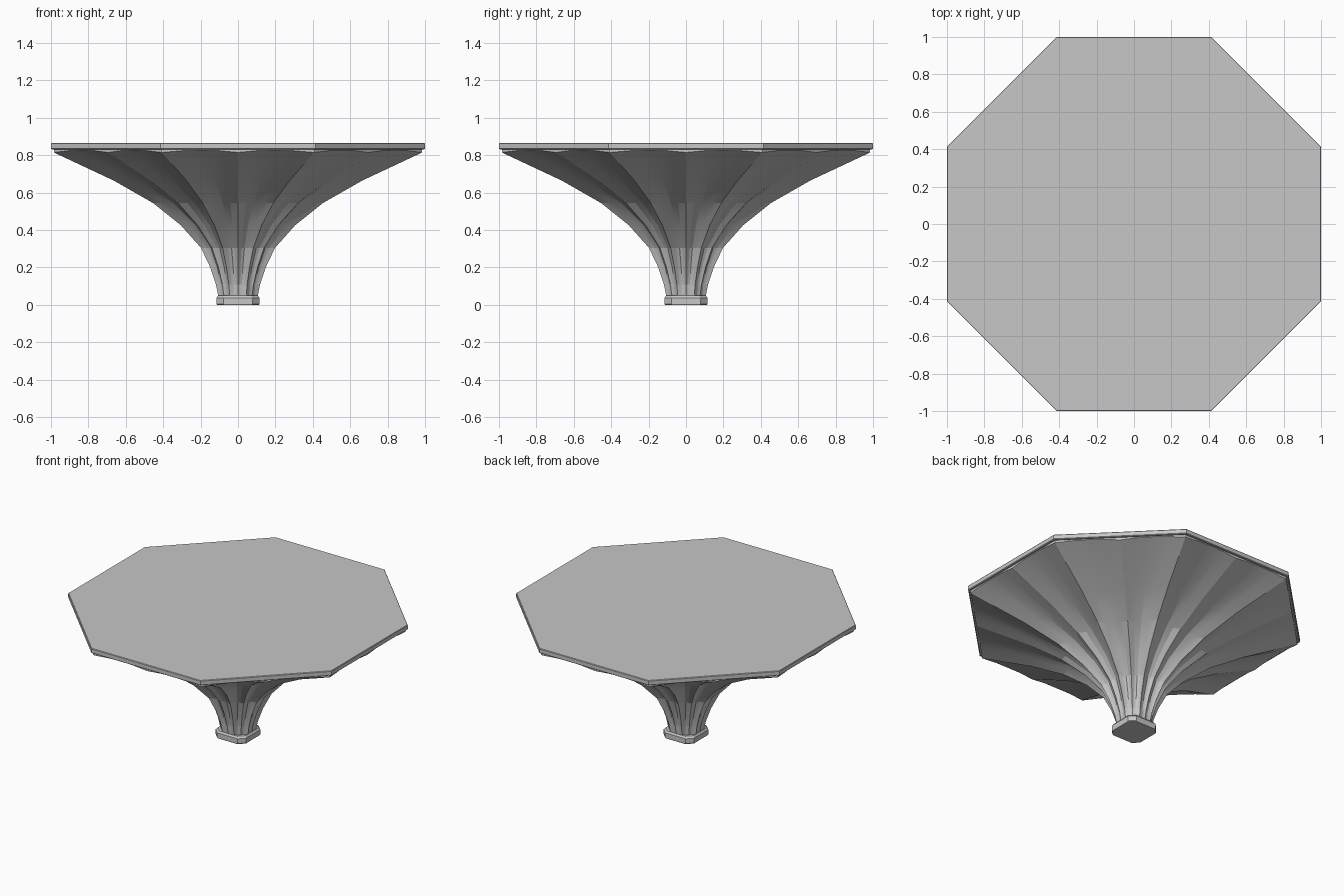
import bpy, bmesh
from math import cos, sin, pi, radians

if "Cube" in bpy.data.objects:
    bpy.data.objects.remove(bpy.data.objects["Cube"], do_unlink=True)

stone = bpy.data.materials.new("grey_stone")
stone.diffuse_color = (0.57, 0.57, 0.57, 1)
stone.use_nodes = True
stone.node_tree.nodes["Principled BSDF"].inputs["Base Color"].default_value = stone.diffuse_color


def loft(name, rings):
    """Skin a stack of closed rings and cap both ends."""
    bm = bmesh.new()
    loops = [[bm.verts.new(p) for p in ring] for ring in rings]
    count = len(loops[0])
    for low, high in zip(loops, loops[1:]):
        for i in range(count):
            j = (i + 1) % count
            bm.faces.new((low[i], low[j], high[j], high[i]))
    bm.faces.new(loops[0][::-1])
    bm.faces.new(loops[-1])
    bmesh.ops.recalc_face_normals(bm, faces=bm.faces)
    mesh = bpy.data.meshes.new(name)
    bm.to_mesh(mesh)
    bm.free()
    mesh.materials.append(stone)
    obj = bpy.data.objects.new(name, mesh)
    bpy.context.collection.objects.link(obj)
    return obj


def octagon(half, corner, z):
    """Square of the given half width with cut corners."""
    quarter = [(half, -corner), (half, corner)]
    points = []
    for _ in range(4):
        points += quarter
        quarter = [(-y, x) for x, y in quarter]
    return [(x, y, z) for x, y in points]


# Octagonal slab on top
CORNER = 0.414
loft("table_top", [octagon(w, w * CORNER, z) for w, z in
                   ((0.995, 0.832), (1.0, 0.836), (1.0, 0.862), (0.997, 0.866))])

# Foot: square block with cut corners and a softened rim
loft("foot", [octagon(w, w - 0.037, z) for w, z in
              ((0.112, 0), (0.115, 0.006), (0.115, 0.038), (0.106, 0.05))])

# Fluted trumpet: ridges at the corners and the middle of each side
FLUTES, STEPS = 16, 4


def fluted_ring(width, z, depth, squareness, lift):
    ring = []
    for i in range(FLUTES * STEPS):
        angle = 2 * pi * i / (FLUTES * STEPS)
        offset = (angle + pi / 8) % (pi / 4) - pi / 8
        side = 1 / cos(offset)
        hollow = sin(pi * (i % STEPS) / STEPS)
        r = width * (1 + (side - 1) * squareness) * (1 - depth * hollow)
        ring.append((r * cos(angle), r * sin(angle), z + lift * hollow))
    return ring


# Width, height, flute depth, octagon blend, scallop lift
profile = [
    (0.105, 0.045, 0.02, 1, 0),
    (0.118, 0.11, 0.08, 1, 0),
    (0.148, 0.20, 0.12, 1, 0),
    (0.198, 0.305, 0.13, 1, 0),
    (0.305, 0.425, 0.12, 1, 0),
    (0.455, 0.545, 0.10, 1, 0),
    (0.665, 0.665, 0.07, 1, 0),
    (0.985, 0.815, 0, 1, 0.013),
    (0.985, 0.834, 0, 1, 0),
]
trumpet = loft("fluted_pedestal", [fluted_ring(*row) for row in profile])

# Soft shading inside the flutes, crisp ridges
bpy.ops.object.select_all(action="DESELECT")
trumpet.select_set(True)
bpy.context.view_layer.objects.active = trumpet
bpy.ops.object.shade_smooth_by_angle(angle=radians(12))
